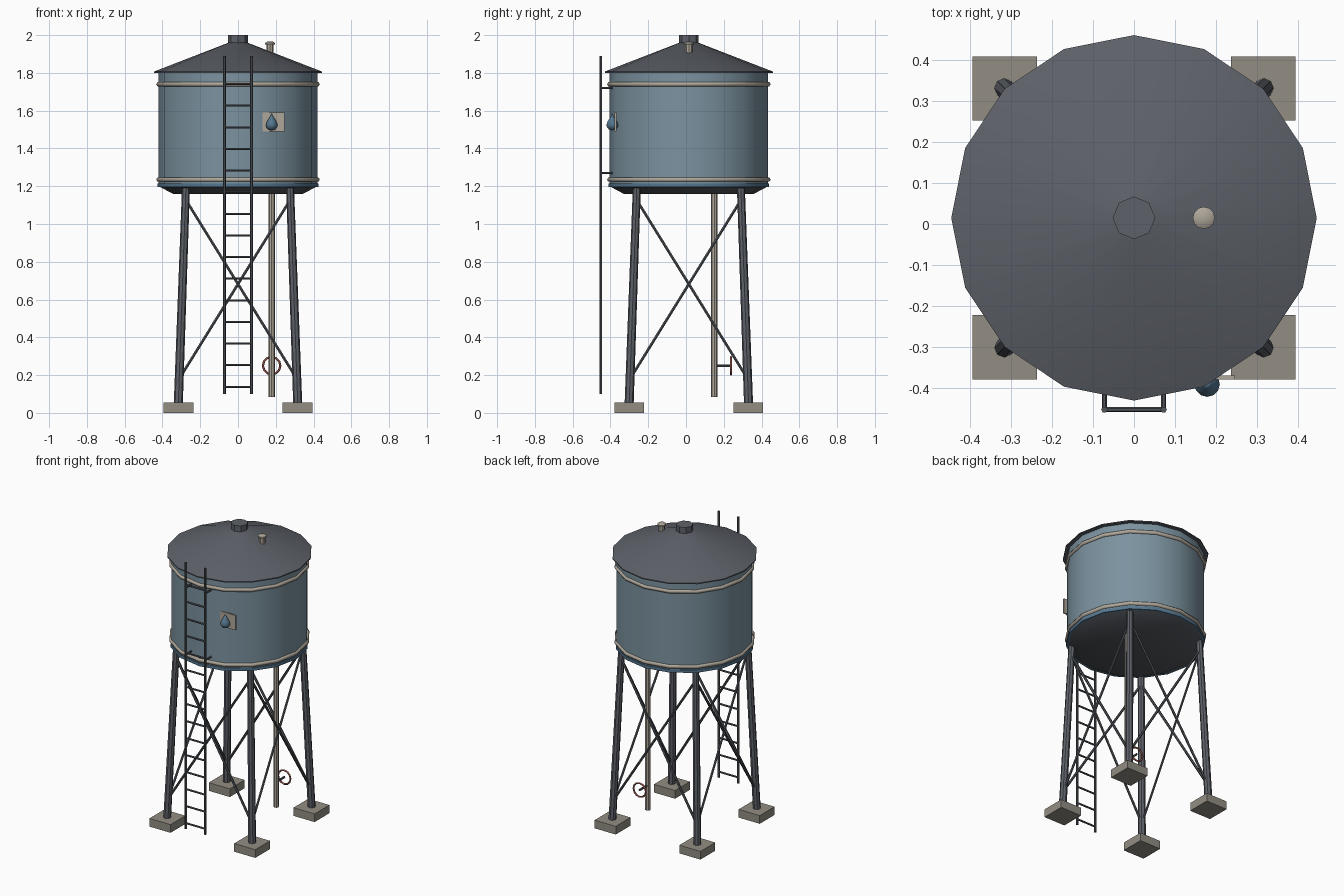
import bpy, bmesh, math
from mathutils import Vector

if "Cube" in bpy.data.objects:
    bpy.data.objects.remove(bpy.data.objects["Cube"])

CY = 0.015  # tank axis in y


def material(name, rgb):
    m = bpy.data.materials.new(name)
    m.diffuse_color = (*rgb, 1)
    m.use_nodes = True
    m.node_tree.nodes["Principled BSDF"].inputs["Base Color"].default_value = m.diffuse_color
    return m


BLUE = material("tank_blue", (0.2, 0.29, 0.35))
DEEP = material("deep_blue", (0.09, 0.18, 0.27))
ROOF = material("roof_slate", (0.11, 0.12, 0.14))
STEEL = material("dark_steel", (0.085, 0.095, 0.11))
BEIGE = material("beige_trim", (0.42, 0.38, 0.32))
STONE = material("footing_stone", (0.29, 0.27, 0.23))
RED = material("valve_red", (0.3, 0.09, 0.07))


def finish(name, bm, mat, angle=35):
    bmesh.ops.recalc_face_normals(bm, faces=bm.faces)
    me = bpy.data.meshes.new(name)
    bm.to_mesh(me)
    bm.free()
    me.shade_smooth()
    me.set_sharp_from_angle(angle=math.radians(angle))
    me.materials.append(mat)
    ob = bpy.data.objects.new(name, me)
    bpy.context.collection.objects.link(ob)
    return ob


def lathe(name, profile, sides, mat, loc=(0, CY, 0)):
    """Revolve (radius, z) points around z and cap both ends."""
    bm = bmesh.new()
    rings = []
    for r, z in profile:
        n = 1 if r == 0 else sides
        rings.append([bm.verts.new((r * math.cos(2 * math.pi * i / sides),
                                    r * math.sin(2 * math.pi * i / sides), z)) for i in range(n)])
    for a, b in zip(rings, rings[1:]):
        for i in range(sides):
            j = (i + 1) % sides
            vs = [a[i % len(a)], a[j % len(a)], b[j % len(b)], b[i % len(b)]]
            bm.faces.new(list(dict.fromkeys(vs)))
    for ring in (rings[0], rings[-1]):
        if len(ring) > 1:
            bm.faces.new(ring)
    ob = finish(name, bm, mat)
    ob.location = loc
    return ob


def rod(name, p, q, r, mat, sides=8, r2=None):
    p, q = Vector(p), Vector(q)
    ob = lathe(name, [(r, 0), (r2 or r, (q - p).length)], sides, mat, p)
    ob.rotation_euler = (q - p).to_track_quat('Z', 'Y').to_euler()
    return ob


def ring(name, major, minor, mat, sides, loc, tube=6):
    bm = bmesh.new()
    loops = []
    for i in range(sides):
        a = 2 * math.pi * i / sides
        loop = []
        for k in range(tube):
            b = 2 * math.pi * k / tube
            r = major + minor * math.cos(b)
            loop.append(bm.verts.new((r * math.cos(a), r * math.sin(a), minor * math.sin(b))))
        loops.append(loop)
    for i in range(sides):
        a, b = loops[i], loops[(i + 1) % sides]
        for k in range(tube):
            m = (k + 1) % tube
            bm.faces.new((a[k], b[k], b[m], a[m]))
    ob = finish(name, bm, mat, 65)
    ob.location = loc
    return ob


def box(name, center, size, mat):
    bm = bmesh.new()
    bmesh.ops.create_cube(bm, size=1)
    bmesh.ops.scale(bm, vec=size, verts=bm.verts)
    ob = finish(name, bm, mat)
    ob.location = center
    return ob


# Tank, base and roof
lathe("tank", [(0.42, 1.21), (0.42, 1.805)], 16, BLUE)
lathe("tank_rim", [(0.425, 1.195), (0.425, 1.215)], 16, DEEP)
lathe("tank_bottom", [(0.345, 1.16), (0.42, 1.2)], 16, STEEL)
lathe("roof", [(0.445, 1.8), (0.445, 1.807), (0.05, 1.96)], 16, ROOF)
lathe("roof_cap", [(0.052, 1.94), (0.052, 2.0)], 8, ROOF)
for part, z in (("lower", 1.235), ("upper", 1.74)):
    ring(part + "_band", 0.42, 0.013, BEIGE, 16, (0, CY, z))

# Roof vent
lathe("vent_pipe", [(0.019, 1.88), (0.019, 1.952)], 8, BEIGE, (0.17, CY, 0))
lathe("vent_cap", [(0.027, 1.95), (0.027, 1.958), (0.015, 1.965)], 12, BEIGE, (0.17, CY, 0))

# Legs on footings
corners = [(1, 1), (-1, 1), (-1, -1), (1, -1)]


def leg_point(c, z):
    d = 0.316 - 0.04 * (z - 0.05) / 1.13
    return (c[0] * d, CY + c[1] * d, z)


for i, c in enumerate(corners):
    box(f"footing_{i}", (c[0] * 0.315, CY + c[1] * 0.315, 0.0275), (0.157, 0.157, 0.055), STONE)
    rod(f"leg_{i}", leg_point(c, 0.05), leg_point(c, 1.19), 0.024, ROOF, 8, 0.021)
    # Crossed braces to the next leg
    n = corners[(i + 1) % 4]
    rod(f"brace_{i}_a", leg_point(c, 0.18), leg_point(n, 1.13), 0.008, STEEL, 6)
    rod(f"brace_{i}_b", leg_point(n, 0.18), leg_point(c, 1.13), 0.008, STEEL, 6)

# Ladder with wall brackets
LY = -0.452
for side, x in (("left", -0.072), ("right", 0.072)):
    rod(f"ladder_rail_{side}", (x, LY, 0.1), (x, LY, 1.89), 0.008, STEEL, 6)
    for z in (1.27, 1.72):
        rod(f"ladder_bracket_{side}", (x, LY, z), (x, -0.385, z), 0.006, STEEL, 6)
for i in range(15):
    z = 0.138 + i * 0.1145
    rod(f"ladder_rung_{i}", (-0.072, LY, z), (0.072, LY, z), 0.006, STEEL, 6)

# Outlet pipe with valve wheel
rod("outlet_pipe", (0.178, 0.15, 0.085), (0.178, 0.15, 1.17), 0.017, BEIGE, 8)
rod("valve_stem", (0.178, 0.15, 0.25), (0.178, 0.24, 0.25), 0.007, STEEL, 6)
wheel = ring("valve_wheel", 0.046, 0.006, RED, 12, (0.178, 0.238, 0.25))
wheel.rotation_euler.x = math.pi / 2

# Sign plate with water drop
box("sign_plate", (0.178, -0.374, 1.54), (0.135, 0.01, 0.1), BEIGE)
lathe("water_drop", [(0, 1.495), (0.018, 1.5), (0.029, 1.513), (0.031, 1.526),
                     (0.025, 1.543), (0.012, 1.563), (0, 1.585)], 12, DEEP, (0.178, -0.39, 0))
